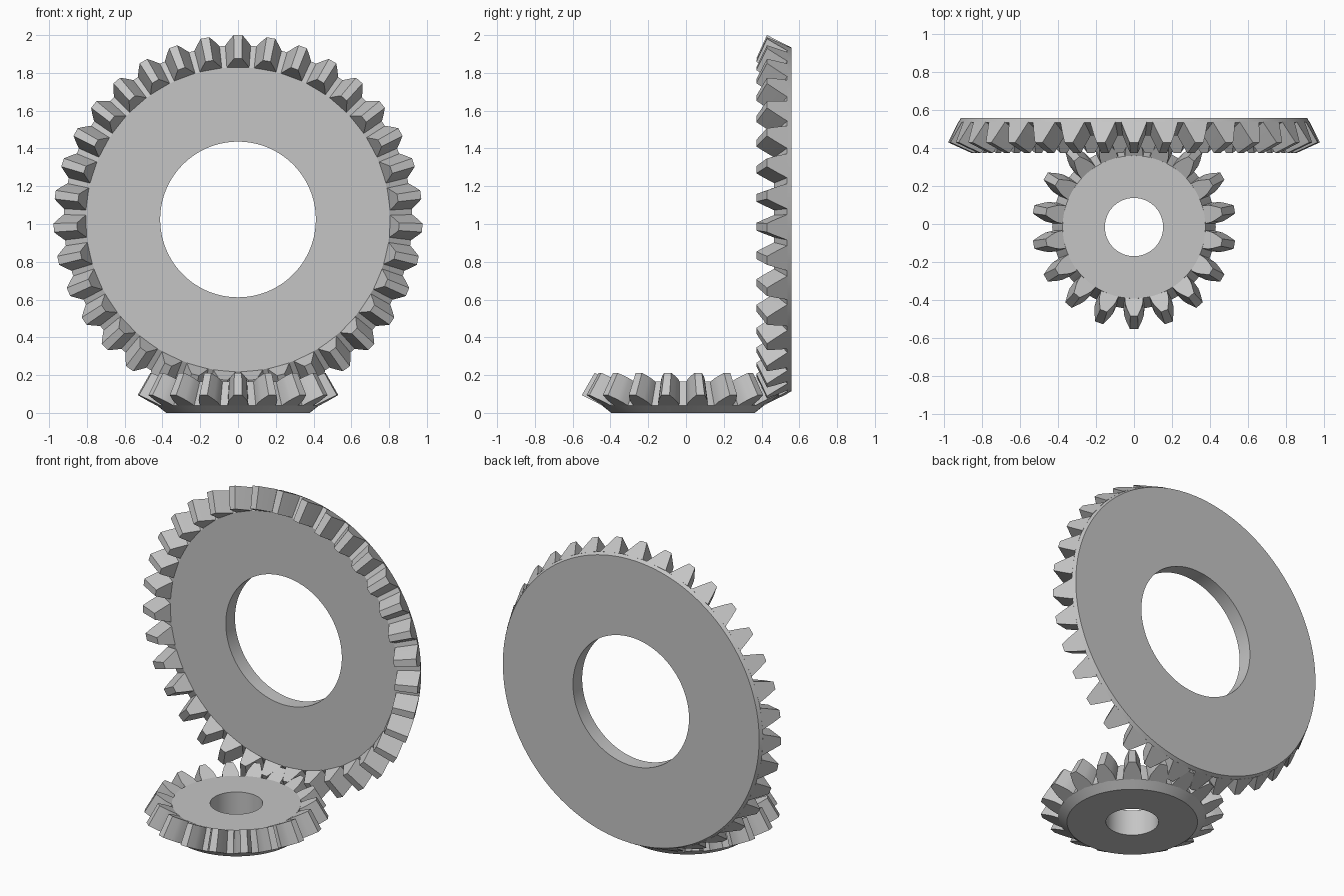
import bpy
import bmesh
from math import sin, cos, pi, atan2
from mathutils import Matrix, Vector

if "Cube" in bpy.data.objects:
    bpy.data.objects.remove(bpy.data.objects["Cube"], do_unlink=True)

# One plain steel colour
steel = bpy.data.materials.new("steel_grey")
steel.use_nodes = True
steel.diffuse_color = (0.56, 0.56, 0.56, 1)
steel.node_tree.nodes["Principled BSDF"].inputs["Base Color"].default_value = (0.56, 0.56, 0.56, 1)

APEX = Vector((0, -0.016, 1.024))   # where both gear axes cross
WHEEL_R, PINION_R = 0.953, 0.490    # pitch radii at the large end
INNER = 0.873                       # scale of the small end of the teeth
DEDENDUM = 0.068


def bevel_gear(name, teeth, pitch_r, pitch_d, hole_r, back_r, back_d, flank, tilt):
    """Gear whose cone apex is the origin and whose axis runs down -z."""
    cone = atan2(pitch_r, pitch_d)

    def on_cone(height, scale):
        return (scale * (pitch_r + height * cos(cone)),
                scale * (pitch_d - height * sin(cone)))

    bm = bmesh.new()

    # Turned body: bore, front face, root cone, back cone, back face
    root_in, root_out = on_cone(-DEDENDUM, INNER), on_cone(-DEDENDUM, 1)
    profile = [(hole_r, root_in[1]), root_in, root_out, (back_r, back_d), (hole_r, back_d)]
    ring = [bm.verts.new((r, 0, -d)) for r, d in profile]
    edges = [bm.edges.new((ring[i], ring[i - 1])) for i in range(len(ring))]
    bmesh.ops.spin(bm, geom=ring + edges, cent=(0, 0, 0), axis=(0, 0, 1),
                   angle=2 * pi, steps=teeth * 4, use_merge=True)
    bmesh.ops.remove_doubles(bm, verts=bm.verts, dist=1e-5)

    # Tapered teeth, each a mirrored section lofted toward the apex
    section = [(h, w) for h, w in flank] + [(h, -w) for h, w in reversed(flank)]
    for t in range(teeth):
        turn = Matrix.Rotation(2 * pi * t / teeth, 3, 'Z')
        ends = []
        for scale in (1, INNER):
            loop = []
            for h, w in section:
                r, d = on_cone(h, scale)
                loop.append(bm.verts.new(turn @ Vector((-w * scale, r, -d))))
            ends.append(loop)
        outer, inner = ends
        bm.faces.new(outer)
        bm.faces.new(inner[::-1])
        for i in range(len(section)):
            bm.faces.new((outer[i - 1], inner[i - 1], inner[i], outer[i]))

    bmesh.ops.recalc_face_normals(bm, faces=bm.faces)
    mesh = bpy.data.meshes.new(name)
    bm.to_mesh(mesh)
    bm.free()
    mesh.materials.append(steel)
    gear = bpy.data.objects.new(name, mesh)
    bpy.context.collection.objects.link(gear)
    gear.location = APEX
    gear.rotation_euler.x = tilt
    bpy.ops.object.select_all(action='DESELECT')
    gear.select_set(True)
    bpy.context.view_layer.objects.active = gear
    bpy.ops.object.shade_smooth_by_angle(angle=pi / 6)


# Tooth flanks as (height from pitch line, half width)
wheel_flank = [(-0.071, 0.068), (0, 0.043), (0.051, 0.023)]
pinion_flank = [(-0.072, 0.055), (-0.03, 0.052), (0, 0.043), (0.051, 0.022)]

# Large upright wheel at the back, small flat pinion below
bevel_gear("large_bevel_wheel", 35, WHEEL_R, PINION_R, 0.412, 0.91, 0.574, wheel_flank, pi / 2)
bevel_gear("small_bevel_pinion", 18, PINION_R, WHEEL_R, 0.153, 0.38, APEX.z, pinion_flank, 0)
